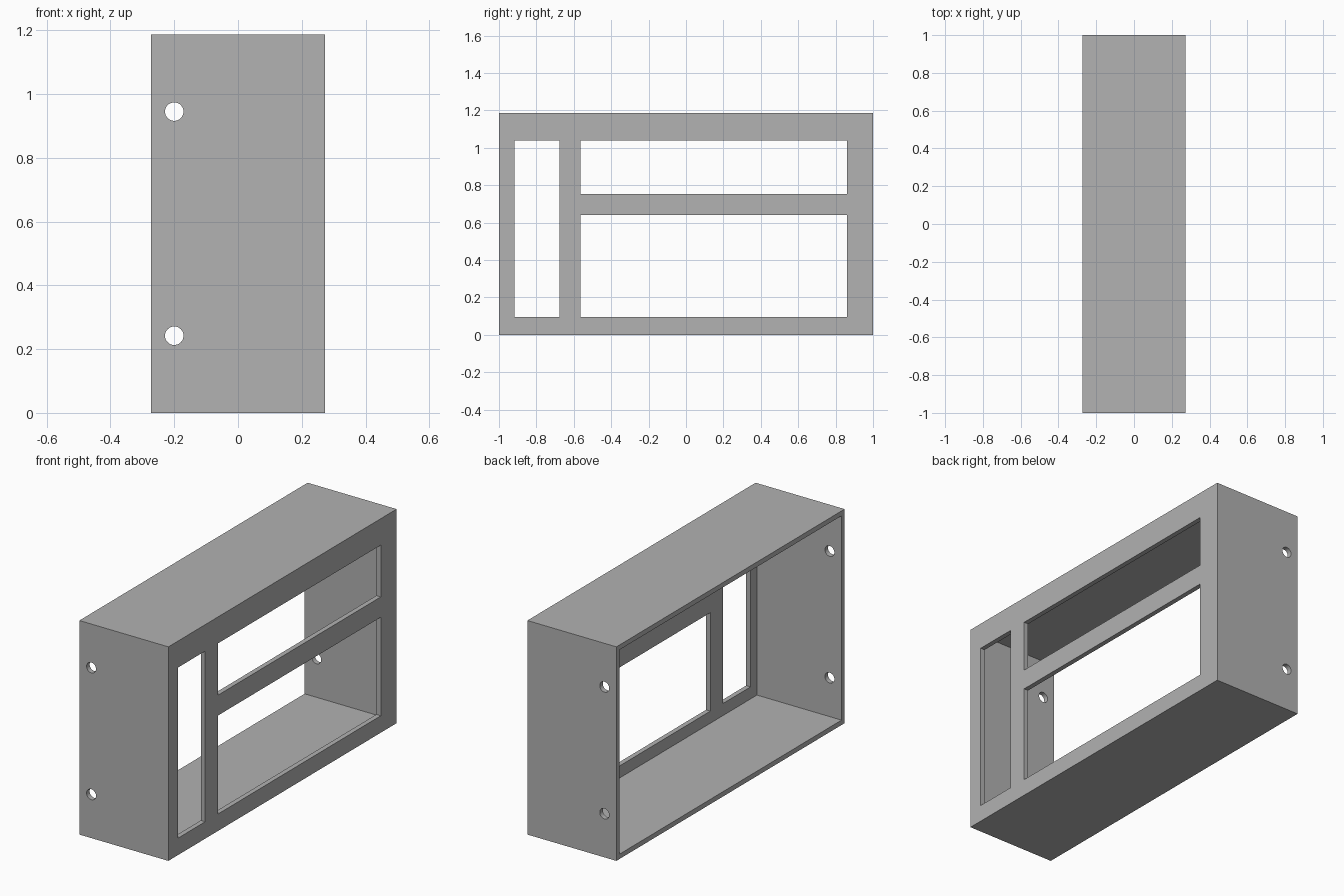
import bpy
import math

cube = bpy.data.objects.get("Cube")
if cube:
    bpy.data.objects.remove(cube, do_unlink=True)

WIDTH, LENGTH, HEIGHT, WALL = 0.546, 2.0, 1.187, 0.027
HX, HY = WIDTH / 2, LENGTH / 2

grey = bpy.data.materials.new("plain_grey")
grey.use_nodes = True
colour = (0.445, 0.445, 0.445, 1)
grey.diffuse_color = colour
grey.node_tree.nodes["Principled BSDF"].inputs["Base Color"].default_value = colour


def box(name, x, y, z):
    """Box spanning the given (low, high) ranges."""
    spans = (x, y, z)
    bpy.ops.mesh.primitive_cube_add(size=1, location=[(a + b) / 2 for a, b in spans])
    ob = bpy.context.object
    ob.name = name
    ob.scale = [b - a for a, b in spans]
    bpy.ops.object.transform_apply(location=True, rotation=True, scale=True)
    ob.data.materials.append(grey)
    return ob


def cut(target, cutter):
    """Subtract the cutter from the target and remove it."""
    cutter.hide_render = True
    bpy.context.view_layer.objects.active = target
    mod = target.modifiers.new("cut", "BOOLEAN")
    mod.operation = "DIFFERENCE"
    mod.solver = "EXACT"
    mod.object = cutter
    bpy.ops.object.modifier_apply(modifier=mod.name)
    bpy.data.objects.remove(cutter, do_unlink=True)


# Enclosure: thin-walled box, open on the -x side
enclosure = box("enclosure", (-HX, HX), (-HY, HY), (0, HEIGHT))
cut(enclosure, box("cavity_cutter", (-HX - 0.1, HX - WALL),
                   (-HY + WALL, HY - WALL), (WALL, HEIGHT - WALL)))

# Face plate windows: one tall slot and two wide openings
windows = [
    ((-0.917, -0.677), (0.094, 1.04)),
    ((-0.565, 0.861), (0.094, 0.64)),
    ((-0.565, 0.861), (0.753, 1.04)),
]
for y, z in windows:
    cut(enclosure, box("window_cutter", (HX - 0.1, HX + 0.1), y, z))

# Screw holes through both end walls, near the open side
for z in (0.242, 0.945):
    bpy.ops.mesh.primitive_cylinder_add(
        vertices=32, radius=0.029, depth=LENGTH + 0.2,
        location=(-0.2, 0, z), rotation=(math.pi / 2, 0, 0))
    hole = bpy.context.object
    hole.name = "screw_hole_cutter"
    hole.data.materials.append(grey)
    cut(enclosure, hole)

# Round hole walls, crisp box edges
bpy.ops.object.select_all(action="DESELECT")
enclosure.select_set(True)
bpy.context.view_layer.objects.active = enclosure
bpy.ops.object.shade_smooth_by_angle(angle=math.radians(30))
